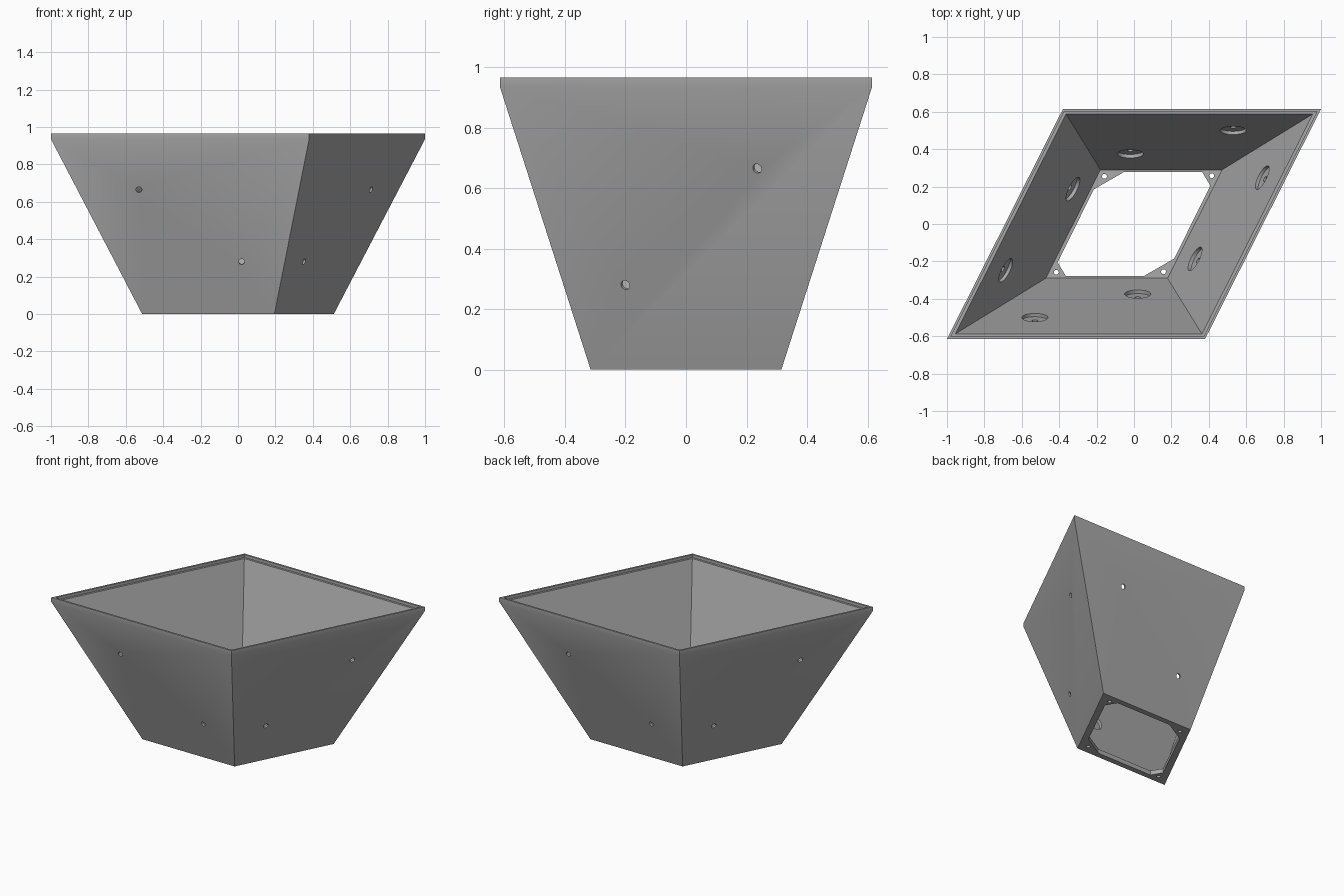
import bpy, bmesh, math
from mathutils import Vector, Matrix

if "Cube" in bpy.data.objects:
    bpy.data.objects.remove(bpy.data.objects["Cube"])

grey = bpy.data.materials.new("plain grey")
grey.use_nodes = True
colour = (0.40, 0.40, 0.40, 1)
grey.diffuse_color = colour
grey.node_tree.nodes["Principled BSDF"].inputs["Base Color"].default_value = colour

SLOPE = 0.3 / 0.935          # outward lean of every wall
LONG, SHORT = 1.626, 0.618   # rhombus corner offsets per unit of half depth


def rhombus(h, z):
    return [Vector((-LONG * h, -h, z)), Vector((SHORT * h, -h, z)),
            Vector((LONG * h, h, z)), Vector((-SHORT * h, h, z))]


def loft(name, rings):
    """Closed solid skinned through a list of rings."""
    bm = bmesh.new()
    loops = [[bm.verts.new(p) for p in ring] for ring in rings]
    n = len(loops[0])
    for a, b in zip(loops, loops[1:]):
        for i in range(n):
            j = (i + 1) % n
            bm.faces.new((a[i], a[j], b[j], b[i]))
    bm.faces.new(loops[0][::-1])
    bm.faces.new(loops[-1])
    bmesh.ops.recalc_face_normals(bm, faces=bm.faces)
    mesh = bpy.data.meshes.new(name)
    bm.to_mesh(mesh)
    bm.free()
    mesh.materials.append(grey)
    obj = bpy.data.objects.new(name, mesh)
    bpy.context.collection.objects.link(obj)
    return obj


def cylinder(name, start, end, radius, sides=32):
    start, end = Vector(start), Vector(end)
    turn = (end - start).to_track_quat('Z', 'Y').to_matrix()
    ring = [turn @ Vector((radius * math.cos(a), radius * math.sin(a), 0))
            for a in (2 * math.pi * i / sides for i in range(sides))]
    return loft(name, [[start + p for p in ring], [end + p for p in ring]])


def cut(target, cutter):
    cutter.hide_render = True
    mod = target.modifiers.new("cut", 'BOOLEAN')
    mod.operation = 'DIFFERENCE'
    mod.solver = 'EXACT'
    mod.object = cutter
    bpy.context.view_layer.objects.active = target
    bpy.ops.object.modifier_apply(modifier=mod.name)
    bpy.data.objects.remove(cutter)


# Tapered shell: outer wall, rim, stepped ledge, inner wall, floor
profile = [(0.315, 0), (0.615, 0.935), (0.615, 0.965), (0.602, 0.965),
           (0.602, 0.945), (0.588, 0.945), (0.29, 0.03)]
planter = loft("tapered_planter", [rhombus(h, z) for h, z in profile])

# Floor opening with clipped corners
half = [(-0.055, 0.277), (0.365, 0.277), (0.408, 0.205), (0.215, -0.185)]
outline = half + [(-x, -y) for x, y in half]
cut(planter, loft("floor_opening", [[Vector((x, y, z)) for x, y in outline]
                                    for z in (-0.1, 0.1)]))

# Screw holes in the floor corners
for x, y in [(-0.158, 0.255), (0.415, 0.258)]:
    for s in (1, -1):
        cut(planter, cylinder("floor_screw_hole", (s * x, s * y, -0.1),
                              (s * x, s * y, 0.06), 0.013, 16))

# Two bolt holes per wall, each with a wide round recess on the inside
side_angle = math.atan2(-0.45, 0.893)
for angle, sign in [(-math.pi / 2, 1), (side_angle, -1),
                    (math.pi / 2, 1), (side_angle + math.pi, -1)]:
    spin = Matrix.Rotation(angle, 3, 'Z')
    outward = spin @ Vector((1, 0, -SLOPE)).normalized()
    for along, z in [(-0.53, 0.665), (0.02, 0.28)]:
        outer = spin @ Vector((0.315 + SLOPE * z, sign * along, z))
        cut(planter, cylinder("bolt_hole", outer - outward * 0.1,
                              outer + outward * 0.05, 0.016, 20))
        cut(planter, cylinder("bolt_recess", outer - outward * 0.07,
                              outer - outward * 0.012, 0.07))

# Smooth round holes, crisp edges elsewhere
bpy.ops.object.select_all(action='DESELECT')
planter.select_set(True)
bpy.context.view_layer.objects.active = planter
bpy.ops.object.shade_smooth_by_angle(angle=math.radians(25))
